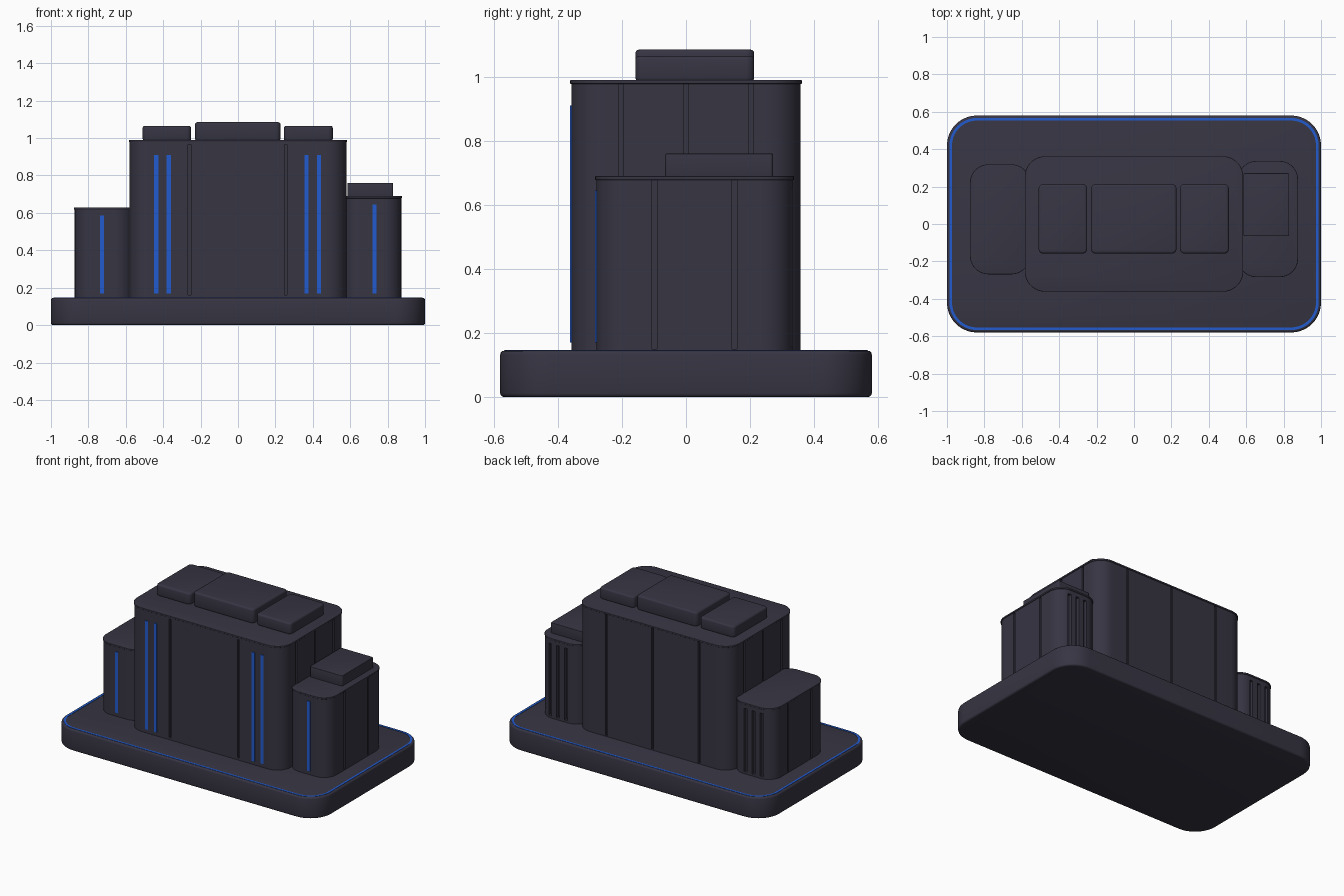
import bpy, bmesh, math

cube = bpy.data.objects.get("Cube")
if cube:
    bpy.data.objects.remove(cube, do_unlink=True)


def make_material(name, colour):
    mat = bpy.data.materials.new(name)
    mat.use_nodes = True
    mat.diffuse_color = colour
    node = next(n for n in mat.node_tree.nodes if n.type == 'BSDF_PRINCIPLED')
    node.inputs["Base Color"].default_value = colour
    return mat


DARK = make_material("dark slate", (0.038, 0.035, 0.055, 1))
BLUE = make_material("bright blue", (0.016, 0.105, 0.62, 1))


def outline(x0, x1, y0, y1, r, steps=10):
    """Points of a rounded rectangle, counter-clockwise."""
    corners = [(x1 - r, y1 - r), (x0 + r, y1 - r), (x0 + r, y0 + r), (x1 - r, y0 + r)]
    pts = []
    for k, (cx, cy) in enumerate(corners):
        for i in range(steps + 1):
            a = math.pi / 2 * (k + i / steps)
            pts.append((cx + r * math.cos(a), cy + r * math.sin(a)))
    return pts


def finish(name, bm, mat):
    mesh = bpy.data.meshes.new(name)
    bmesh.ops.recalc_face_normals(bm, faces=bm.faces)
    bm.to_mesh(mesh)
    bm.free()
    mesh.materials.append(mat)
    obj = bpy.data.objects.new(name, mesh)
    bpy.context.collection.objects.link(obj)
    return obj


def activate(obj):
    bpy.ops.object.select_all(action='DESELECT')
    obj.select_set(True)
    bpy.context.view_layer.objects.active = obj


def smooth(obj):
    activate(obj)
    bpy.ops.object.shade_smooth_by_angle(angle=math.radians(35))


def slab(name, x, y, z, r, bevel=0, mat=DARK):
    """Rounded rectangle extruded over the z range, with optional soft rims."""
    bm = bmesh.new()
    face = bm.faces.new([bm.verts.new((px, py, z[0])) for px, py in outline(*x, *y, r)])
    ext = bmesh.ops.extrude_face_region(bm, geom=[face])
    for v in ext["geom"]:
        if isinstance(v, bmesh.types.BMVert):
            v.co.z = z[1]
    if bevel:
        rims = [e for e in bm.edges if abs(e.verts[0].co.z - e.verts[1].co.z) < 1e-6]
        bmesh.ops.bevel(bm, geom=rims, offset=bevel, segments=3, profile=0.5, affect='EDGES')
    return finish(name, bm, mat)


def boxes(name, spans, mat):
    """Several plain boxes in one mesh; each span is (x range, y range, z range)."""
    bm = bmesh.new()
    for span in spans:
        made = bmesh.ops.create_cube(bm, size=1)["verts"]
        for v in made:
            v.co = [(a + b) / 2 + c * (b - a) for (a, b), c in zip(span, v.co)]
    return finish(name, bm, mat)


def around(c, width):
    return (c - width / 2, c + width / 2)


def cut(obj, spans):
    cutter = boxes("groove_cutter", spans, DARK)
    cutter.hide_render = True
    mod = obj.modifiers.new("grooves", 'BOOLEAN')
    mod.operation, mod.solver, mod.object = 'DIFFERENCE', 'EXACT', cutter
    activate(obj)
    bpy.ops.object.modifier_apply(modifier=mod.name)
    bpy.data.objects.remove(cutter, do_unlink=True)


LINE, DEPTH = 0.015, 0.012
FLOOR = 0.145

# Plinth with a blue line around its top
smooth(slab("plinth", (-1, 1), (-0.58, 0.58), (0, FLOOR), 0.16, 0.012))
bm = bmesh.new()
loops = []
for inset in (0.013, 0.027):
    pts = outline(-1 + inset, 1 - inset, -0.58 + inset, 0.58 - inset, 0.16 - inset)
    for z in (FLOOR - 0.002, FLOOR + 0.002):
        loops.append([bm.verts.new((px, py, z)) for px, py in pts])
order = [loops[0], loops[1], loops[3], loops[2]]
for a, b in zip(order, order[1:] + order[:1]):
    for i in range(len(a)):
        j = (i + 1) % len(a)
        bm.faces.new((a[i], a[j], b[j], b[i]))
finish("plinth_blue_line", bm, BLUE)


def tower(name, x, y, top, r, grooves):
    """Grooved body with a thin overhanging roof cap."""
    body = slab(name + "_body", x, y, (FLOOR - 0.01, top - 0.01), r)
    cut(body, grooves)
    smooth(body)
    o = 0.004
    smooth(slab(name + "_cap", (x[0] - o, x[1] + o), (y[0] - o, y[1] + o),
                (top - 0.012, top), r + o, 0.003))


# Central block: two front joints, three back joints, three on each end
mx, my, mtop = 0.58, 0.358, 0.99
tall = (FLOOR + 0.005, mtop)
grooves = [(around(x, LINE), (-my - 0.1, -my + DEPTH), (0.16, 0.965)) for x in (-0.26, 0.255)]
grooves += [(around(x, LINE), (my - DEPTH, my + 0.1), tall) for x in (-0.35, 0, 0.35)]
for y in (-0.203, 0, 0.203):
    grooves += [((mx - DEPTH, mx + 0.1), around(y, LINE), tall),
                ((-mx - 0.1, -mx + DEPTH), around(y, LINE), tall)]
tower("central_block", (-mx, mx), (-my, my), mtop, 0.105, grooves)


def wing(name, side, y, top):
    """Side wing: two joints on the outer end, three slots at the back."""
    outer = side * 0.873
    x = tuple(sorted((outer, side * 0.56)))
    tall = (FLOOR + 0.005, top)
    end = tuple(sorted((outer - side * DEPTH, outer + side * 0.1)))
    mid = (y[0] + y[1]) / 2
    grooves = [(end, around(mid + d, LINE), tall) for d in (-0.125, 0.125)]
    grooves += [(around(side * 0.73 + d, 0.022), (y[1] - 0.02, y[1] + 0.1), (0.16, top - 0.04))
                for d in (-0.06, 0, 0.06)]
    tower(name, x, y, top, 0.095, grooves)


wing("right_wing", -1, (-0.265, 0.315), 0.63)
wing("left_wing", 1, (-0.28, 0.333), 0.69)

# Blue light strips on the front
strip = 0.022
for x in (-0.437, -0.37, 0.367, 0.433):
    boxes("block_light_strip", [(around(x, strip), (-my - 0.004, -my + 0.004), (0.17, 0.91))], BLUE)
for x, y, top in ((-0.728, -0.265, 0.585), (0.73, -0.28, 0.645)):
    boxes("wing_light_strip", [(around(x, strip), (y - 0.004, y + 0.004), (0.17, top))], BLUE)

# Roof units
for name, x, top in (("right_roof_unit", (-0.51, -0.25), 1.065),
                     ("middle_roof_unit", (-0.23, 0.227), 1.085),
                     ("left_roof_unit", (0.245, 0.507), 1.065)):
    smooth(slab(name, x, (-0.158, 0.213), (mtop - 0.005, top), 0.025, 0.012))
smooth(slab("wing_roof_unit", (0.585, 0.83), (-0.065, 0.272), (0.685, 0.76), 0.01, 0.003))
